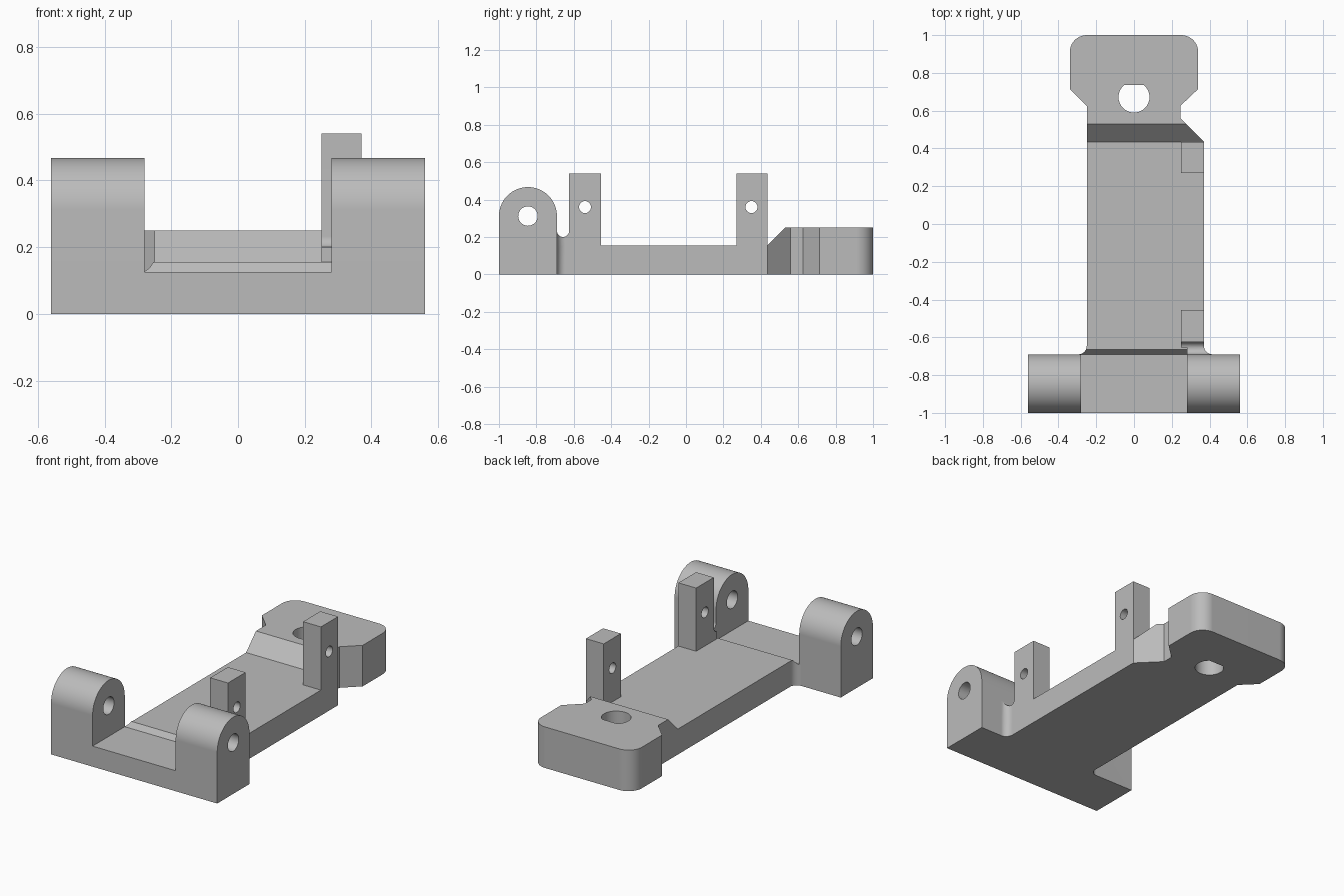
import bpy, bmesh
from math import radians, cos, sin

if "Cube" in bpy.data.objects:
    bpy.data.objects.remove(bpy.data.objects["Cube"], do_unlink=True)

grey = bpy.data.materials.new("light grey")
grey.use_nodes = True
grey.diffuse_color = (0.5, 0.5, 0.5, 1)
grey.node_tree.nodes["Principled BSDF"].inputs["Base Color"].default_value = (0.5, 0.5, 0.5, 1)


def arc(cx, cy, r, a, b, n=10):
    return [(cx + r * cos(radians(a + (b - a) * i / n)),
             cy + r * sin(radians(a + (b - a) * i / n))) for i in range(n + 1)]


def circle(cx, cy, r, n=32):
    return arc(cx, cy, r, 0, 360, n)[:-1]


def prism(name, outline, axis, lo, hi):
    """Extrude an outline along x (outline is y, z) or along z (outline is x, y)."""
    bm = bmesh.new()
    place = (lambda p, d: (d, p[0], p[1])) if axis == "x" else (lambda p, d: (p[0], p[1], d))
    ends = [[bm.verts.new(place(p, d)) for p in outline] for d in (lo, hi)]
    for end in ends:
        bm.faces.new(end)
    for i in range(len(outline)):
        j = (i + 1) % len(outline)
        bm.faces.new((ends[0][i], ends[0][j], ends[1][j], ends[1][i]))
    bmesh.ops.recalc_face_normals(bm, faces=bm.faces)
    mesh = bpy.data.meshes.new(name)
    bm.to_mesh(mesh)
    bm.free()
    mesh.materials.append(grey)
    obj = bpy.data.objects.new(name, mesh)
    bpy.context.collection.objects.link(obj)
    return obj


def combine(body, other, operation):
    """Apply a boolean and discard the second solid."""
    mod = body.modifiers.new("combine", "BOOLEAN")
    mod.operation, mod.solver, mod.object = operation, "EXACT", other
    bpy.context.view_layer.update()
    graph = bpy.context.evaluated_depsgraph_get()
    mesh = bpy.data.meshes.new_from_object(body.evaluated_get(graph))
    body.modifiers.clear()
    body.data = mesh
    bpy.data.objects.remove(other, do_unlink=True)


# Body: plan outline trimmed by the stepped side profile
plan = [(-0.56, -1), (0.56, -1), (0.56, -0.69)]
plan += arc(0.415, -0.645, 0.045, 270, 180)
plan += [(0.37, 0.435), (0.245, 0.56), (0.245, 0.625), (0.34, 0.715)]
plan += arc(0.25, 0.91, 0.09, 0, 90) + arc(-0.25, 0.91, 0.09, 90, 180)
plan += [(-0.34, 0.715), (-0.25, 0.625)]
plan += arc(-0.295, -0.645, 0.045, 0, -90) + [(-0.56, -0.69)]
body = prism("bracket_body", plan, "z", 0, 0.4)
side = [(-1.1, -0.1), (1.1, -0.1), (1.1, 0.25), (0.53, 0.25), (0.435, 0.155),
        (-0.665, 0.155), (-0.69, 0.125), (-1.1, 0.125)]
combine(body, prism("side_profile", side, "x", -0.7, 0.7), "INTERSECT")
# Restore the flat bottom at z = 0 is given by the plan prism itself

# Round-topped hinge lugs
lug = [(-1, 0), (-0.69, 0)] + arc(-0.845, 0.312, 0.155, 0, 180, 32)
for lo, hi in ((-0.56, -0.28), (0.28, 0.56)):
    combine(body, prism("hinge_lug", lug, "x", lo, hi), "UNION")

# Square posts on the left edge
for y0, y1 in ((-0.625, -0.455), (0.27, 0.435)):
    post = [(y0, 0), (y1, 0), (y1, 0.54), (y0, 0.54)]
    combine(body, prism("post", post, "x", 0.25, 0.37), "UNION")

# Rounded saddle joining the front post to its lug
saddle_plan = [(0.25, -0.6), (0.25, -0.655), (0.28, -0.655), (0.28, -0.75), (0.415, -0.75)]
saddle_plan += arc(0.415, -0.645, 0.045, 270, 180) + [(0.37, -0.6)]
saddle = prism("saddle", saddle_plan, "z", 0, 0.3)
trough = [(-0.8, -0.1), (-0.5, -0.1), (-0.5, 0.2325)]
trough += arc(-0.6575, 0.2325, 0.0325, 0, -180, 16) + [(-0.8, 0.2325)]
combine(saddle, prism("saddle_profile", trough, "x", 0.1, 0.6), "INTERSECT")
combine(body, saddle, "UNION")

# Pin holes through lugs and posts, flat-sided hole through the head
combine(body, prism("lug_hole", circle(-0.845, 0.312, 0.052), "x", -0.7, 0.7), "DIFFERENCE")
for y in (-0.54, 0.35):
    combine(body, prism("post_hole", circle(y, 0.36, 0.032), "x", 0.2, 0.45), "DIFFERENCE")
combine(body, prism("head_hole", arc(0, 0.672, 0.082, 128, 412, 32), "z", -0.1, 0.4), "DIFFERENCE")

# Smooth the curved faces and keep the edges crisp
bpy.ops.object.select_all(action="DESELECT")
body.select_set(True)
bpy.context.view_layer.objects.active = body
bpy.ops.object.shade_smooth_by_angle(angle=radians(25))
weighted = body.modifiers.new("weighted_normals", "WEIGHTED_NORMAL")
weighted.keep_sharp = True
